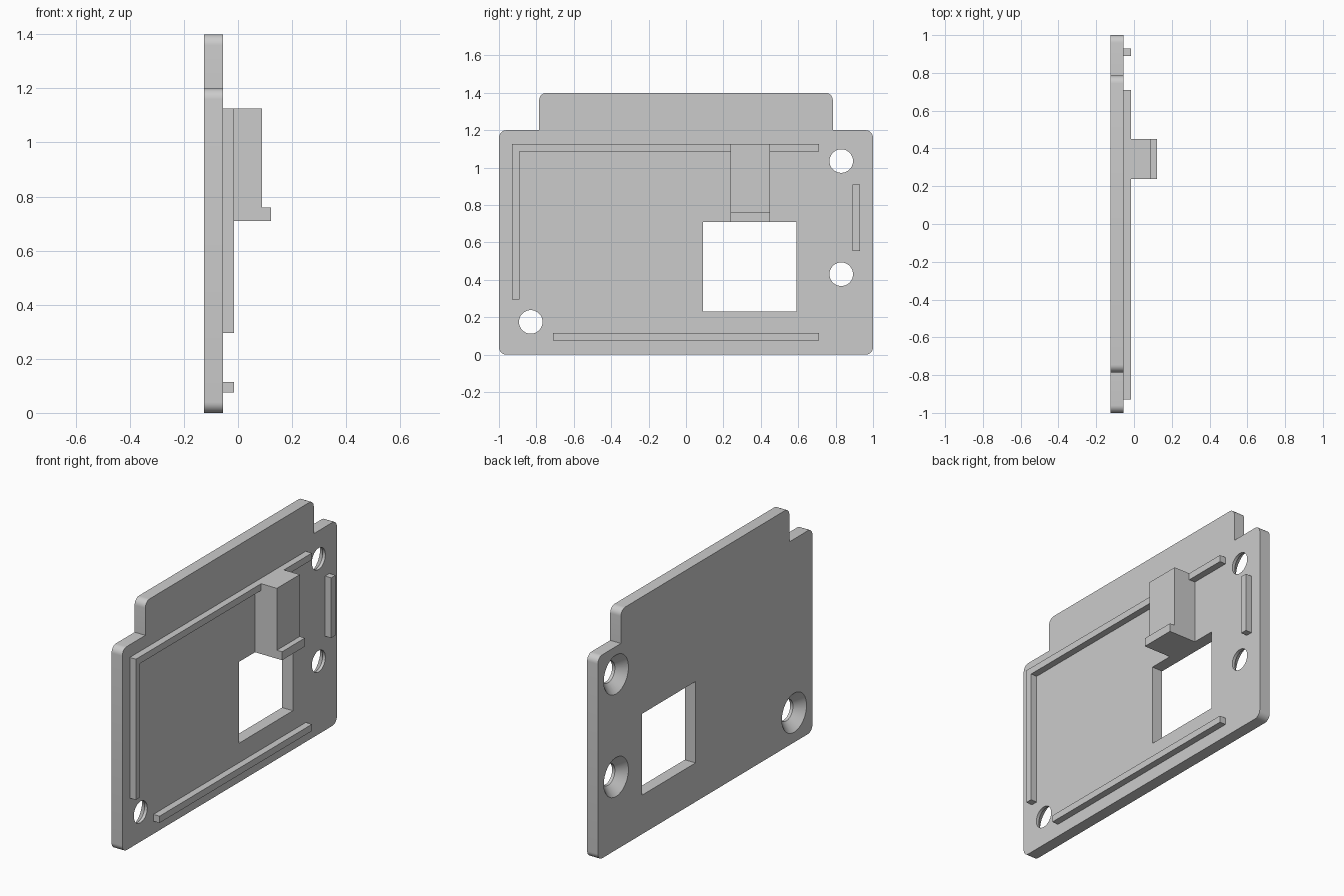
import bpy, bmesh, math
from mathutils import Vector, Matrix

old = bpy.data.objects.get("Cube")
if old:
    bpy.data.objects.remove(old, do_unlink=True)

GREY = (0.6, 0.6, 0.6, 1)
grey = bpy.data.materials.new("light grey")
grey.use_nodes = True
grey.diffuse_color = GREY
grey.node_tree.nodes["Principled BSDF"].inputs["Base Color"].default_value = GREY

BACK, FACE, RIB_TOP = -0.125, -0.055, -0.015
EMBED = 0.005


def finish(name, bm):
    bmesh.ops.recalc_face_normals(bm, faces=bm.faces[:])
    mesh = bpy.data.meshes.new(name)
    bm.to_mesh(mesh)
    bm.free()
    mesh.materials.append(grey)
    ob = bpy.data.objects.new(name, mesh)
    bpy.context.collection.objects.link(ob)
    return ob


def extrude(name, points, offset):
    """Closed prism from a planar outline."""
    bm = bmesh.new()
    face = bm.faces.new([bm.verts.new(p) for p in points])
    made = bmesh.ops.extrude_face_region(bm, geom=[face])["geom"]
    bmesh.ops.translate(bm, vec=Vector(offset),
                        verts=[v for v in made if isinstance(v, bmesh.types.BMVert)])
    return finish(name, bm)


def slab(name, outline, x0, x1):
    return extrude(name, [(x0, y, z) for y, z in outline], (x1 - x0, 0, 0))


def rect(y0, y1, z0, z1):
    return [(y0, z0), (y1, z0), (y1, z1), (y0, z1)]


def corner(y, z, start, r=0.04, steps=8):
    """Quarter arc inside a rounded corner, counter-clockwise."""
    angles = [math.radians(start + 90 * i / steps) for i in range(steps + 1)]
    return [(y + r * math.cos(a), z + r * math.sin(a)) for a in angles]


# Back plate outline: right half, then mirrored
half = (corner(0.96, 0.04, -90) + corner(0.96, 1.16, 0)
        + [(0.785, 1.2)] + corner(0.745, 1.36, 0))
plate = slab("back_plate", half + [(-y, z) for y, z in reversed(half)], BACK, FACE)

# Window and countersunk screw hole cutters
cutters = [slab("window_cutter", rect(0.09, 0.59, 0.23, 0.71), -0.2, 0.1)]
hole_profile = [(-0.145, 0.135), (-0.073, 0.063), (0.05, 0.063)]
SIDES = 48
for y, z in [(0.83, 1.035), (0.83, 0.43), (-0.83, 0.175)]:
    bm = bmesh.new()
    rings = []
    for x, r in hole_profile:
        rings.append([bm.verts.new((x, y + r * math.cos(math.tau * i / SIDES),
                                    z + r * math.sin(math.tau * i / SIDES)))
                      for i in range(SIDES)])
    for a, b in zip(rings, rings[1:]):
        for i in range(SIDES):
            j = (i + 1) % SIDES
            bm.faces.new((a[i], a[j], b[j], b[i]))
    bm.faces.new(rings[0])
    bm.faces.new(rings[-1])
    cutters.append(finish("screw_hole_cutter", bm))

bpy.context.view_layer.objects.active = plate
for cutter in cutters:
    cutter.hide_render = True
    mod = plate.modifiers.new("cut", 'BOOLEAN')
    mod.operation = 'DIFFERENCE'
    mod.solver = 'EXACT'
    mod.object = cutter
    bpy.ops.object.modifier_apply(modifier=mod.name)
for cutter in cutters:
    bpy.data.objects.remove(cutter, do_unlink=True)

bpy.ops.object.select_all(action='DESELECT')
plate.select_set(True)
bpy.ops.object.shade_smooth_by_angle(angle=math.radians(30))

# Raised locating ribs
ribs = {
    "corner_rib": [(-0.93, 0.295), (-0.89, 0.295), (-0.89, 1.085),
                   (0.71, 1.085), (0.71, 1.125), (-0.93, 1.125)],
    "side_rib": rect(0.89, 0.93, 0.555, 0.91),
    "bottom_rib": rect(-0.71, 0.71, 0.075, 0.115),
}
for name, outline in ribs.items():
    slab(name, outline, FACE - EMBED, RIB_TOP)

# Latch block with a lip along its lower edge
latch = [(FACE - EMBED, 0.71), (0.122, 0.71), (0.122, 0.76),
         (0.088, 0.76), (0.088, 1.125), (FACE - EMBED, 1.125)]
extrude("latch_block", [(x, 0.237, z) for x, z in latch], (0, 0.213, 0))
